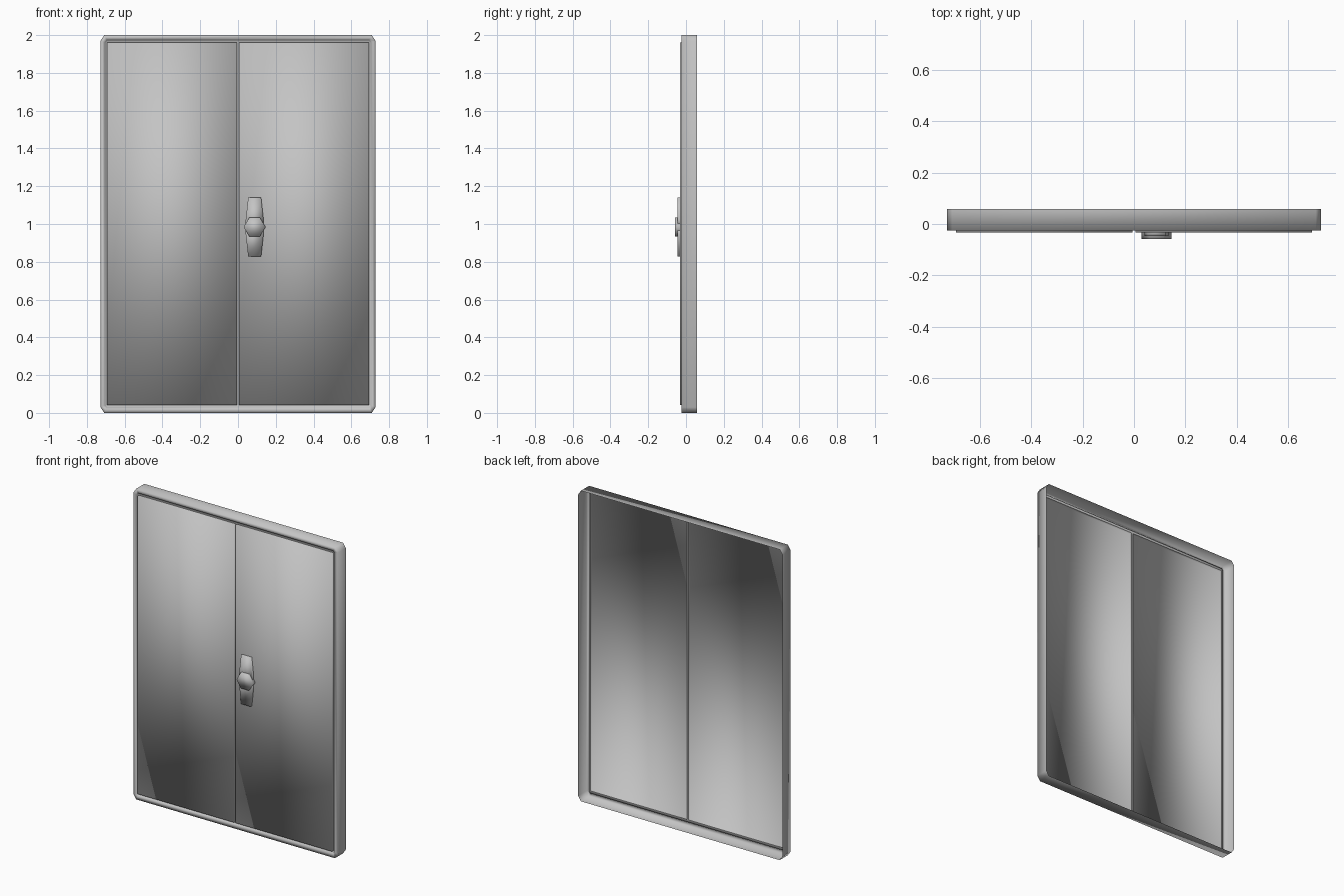
import bpy
import bmesh

cube = bpy.data.objects.get("Cube")
if cube:
    bpy.data.objects.remove(cube, do_unlink=True)

GREY = (0.55, 0.55, 0.55, 1.0)
metal = bpy.data.materials.new("grey_metal")
metal.use_nodes = True
metal.diffuse_color = GREY
metal.node_tree.nodes["Principled BSDF"].inputs["Base Color"].default_value = GREY

# Depths, from back edge to front of the knob
BACK, FLOOR, LIP, DOOR, BLADE, KNOB = 0.058, -0.018, -0.025, -0.033, -0.046, -0.058


def chamfered(half_x, low, high, cx, cz, y):
    """Eight-point rectangle with cut corners, anticlockwise from the front."""
    return [(-half_x + cx, y, low), (half_x - cx, y, low),
            (half_x, y, low + cz), (half_x, y, high - cz),
            (half_x - cx, y, high), (-half_x + cx, y, high),
            (-half_x, y, high - cz), (-half_x, y, low + cz)]


def at_depth(points, y):
    return [(x, y, z) for x, z in points]


def shell(name, loops, cap=True):
    """Skin a chain of loops into an open-backed sheet."""
    bm = bmesh.new()
    rings = [[bm.verts.new(p) for p in loop] for loop in loops]
    for a, b in zip(rings, rings[1:]):
        for i in range(len(a)):
            j = (i + 1) % len(a)
            bm.faces.new((a[i], a[j], b[j], b[i]))
    if cap:
        bm.faces.new(rings[-1])
    for face in bm.faces:
        face.smooth = True
    mesh = bpy.data.meshes.new(name)
    bm.to_mesh(mesh)
    bm.free()
    mesh.materials.append(metal)
    obj = bpy.data.objects.new(name, mesh)
    bpy.context.collection.objects.link(obj)
    return obj


# Frame: outer wall, front lip, then the groove around the doors
shell("frame", [
    chamfered(0.728, 0, 2, 0.02, 0.03, BACK),
    chamfered(0.728, 0, 2, 0.02, 0.03, LIP),
    chamfered(0.705, 0.026, 1.976, 0.01, 0.015, LIP),
    chamfered(0.705, 0.026, 1.976, 0.01, 0.015, FLOOR),
    chamfered(0.693, 0.042, 1.96, 0.002, 0.002, FLOOR),
], cap=False)


def rectangle(x0, x1):
    return [(x0, 0.042), (x1, 0.042), (x1, 1.96), (x0, 1.96)]


# Groove floor between the doors
shell("centre_groove", [at_depth(rectangle(-0.006, 0.006), FLOOR)])

# Two raised door sheets
for name, x0, x1 in (("right_door", -0.693, -0.006), ("left_door", 0.006, 0.693)):
    outline = rectangle(x0, x1)
    shell(name, [at_depth(outline, FLOOR), at_depth(outline, DOOR)])

# Handle: two tapered blades and a hexagonal knob
HX, HZ = 0.088, 0.984
upper = [(HX - 0.047, HZ), (HX + 0.047, HZ), (HX + 0.047, HZ + 0.04),
         (HX + 0.034, HZ + 0.157), (HX - 0.034, HZ + 0.157), (HX - 0.047, HZ + 0.04)]
lower = [(x, 2 * HZ - z) for x, z in reversed(upper)]
knob = [(HX - 0.028, HZ - 0.05), (HX + 0.028, HZ - 0.05), (HX + 0.058, HZ),
        (HX + 0.028, HZ + 0.05), (HX - 0.028, HZ + 0.05), (HX - 0.058, HZ)]
for name, outline, front in (("handle_upper_blade", upper, BLADE),
                             ("handle_lower_blade", lower, BLADE),
                             ("handle_knob", knob, KNOB)):
    shell(name, [at_depth(outline, DOOR), at_depth(outline, front)])
